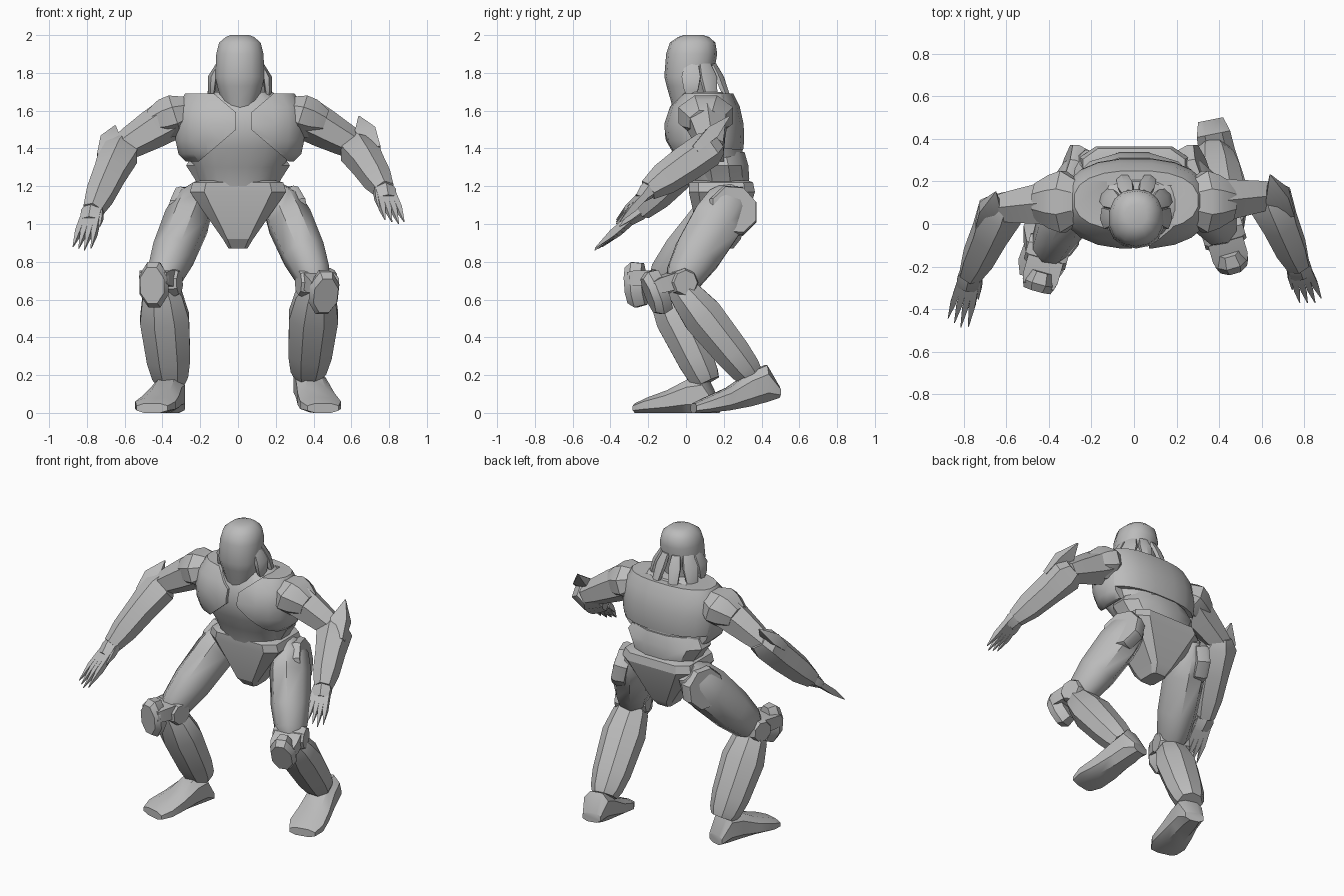
import bpy, bmesh, math
from mathutils import Vector as V

cube = bpy.data.objects.get("Cube")
if cube:
    bpy.data.objects.remove(cube, do_unlink=True)

grey = bpy.data.materials.new("plain grey")
grey.use_nodes = True
grey.diffuse_color = (0.5, 0.5, 0.5, 1)
grey.node_tree.nodes["Principled BSDF"].inputs["Base Color"].default_value = (0.5, 0.5, 0.5, 1)
X, Y, Z = V((1, 0, 0)), V((0, 1, 0)), V((0, 0, 1))


def finish(bm, name, angle=32):
    bmesh.ops.recalc_face_normals(bm, faces=bm.faces)
    mesh = bpy.data.meshes.new(name)
    bm.to_mesh(mesh)
    bm.free()
    ob = bpy.data.objects.new(name, mesh)
    bpy.context.collection.objects.link(ob)
    mesh.materials.append(grey)
    bpy.ops.object.select_all(action="DESELECT")
    ob.select_set(True)
    bpy.context.view_layer.objects.active = ob
    bpy.ops.object.shade_smooth_by_angle(angle=math.radians(angle))
    return ob


def skin(rings, u, v, sides=8, power=2.0):
    """Closed surface through rings of (centre, half width along u, half depth along v)."""
    bm = bmesh.new()
    grow = 1 / math.cos(math.pi / sides)
    loops = []
    for centre, a, b in rings:
        loop = []
        for k in range(sides):
            t = 2 * math.pi * (k + 0.5) / sides
            c, s = math.cos(t) * grow, math.sin(t) * grow
            c = math.copysign(abs(c) ** (2 / power), c)
            s = math.copysign(abs(s) ** (2 / power), s)
            loop.append(bm.verts.new(V(centre) + u * a * c + v * b * s))
        loops.append(loop)
    for lo, hi in zip(loops, loops[1:]):
        for k in range(sides):
            j = (k + 1) % sides
            bm.faces.new((lo[k], lo[j], hi[j], hi[k]))
    bm.faces.new(loops[0])
    bm.faces.new(loops[-1])
    return bm


def body(name, rows, sides, power=2.0, angle=45):
    """Upright part from rows of (z, x centre, y centre, half width, half depth)."""
    bm = skin([((x, y, z), a, b) for z, x, y, a, b in rows], X, Y, sides, power)
    return finish(bm, name, angle)


def limb(name, start, end, profile, side=X, sides=8, angle=32):
    """Tapered part from start to end; profile rows are (fraction, half width, half depth)."""
    start, end = V(start), V(end)
    d = (end - start).normalized()
    u = (side - d * side.dot(d)).normalized()
    rings = [(start.lerp(end, t), a, b) for t, a, b in profile]
    return finish(skin(rings, u, d.cross(u), sides), name, angle)


# Torso core, abdomen and pelvis
body("torso", [(1.20, 0, 0.17, 0.20, 0.155), (1.30, 0, 0.15, 0.24, 0.165),
               (1.40, 0.01, 0.11, 0.28, 0.185), (1.52, 0.02, 0.09, 0.30, 0.185),
               (1.62, 0.02, 0.09, 0.27, 0.16), (1.70, 0.02, 0.09, 0.16, 0.11)], 20, 2.3)
body("abdomen", [(1.18, 0, 0.19, 0.20, 0.14), (1.24, 0, 0.185, 0.23, 0.15),
                 (1.31, 0, 0.175, 0.275, 0.155), (1.38, 0, 0.16, 0.23, 0.15)], 12, 2.3, 30)
body("pelvis", [(0.87, 0, 0.18, 0.05, 0.07), (0.92, 0, 0.18, 0.08, 0.11),
                (1.17, 0, 0.19, 0.255, 0.175), (1.22, 0, 0.185, 0.24, 0.17),
                (1.23, 0, 0.18, 0.20, 0.15)], 8, 5, 25)

# Chest armour: one outer shell cut to plates by planes (point, inward direction)
SHELL = [(1.33, 0.01, 0.125, 0.285, 0.165), (1.37, 0.01, 0.11, 0.325, 0.19),
         (1.44, 0.01, 0.10, 0.34, 0.208), (1.53, 0.01, 0.095, 0.345, 0.21),
         (1.62, 0.01, 0.10, 0.335, 0.185), (1.69, 0.01, 0.11, 0.29, 0.14)]


def plate(name, cuts):
    bm = skin([((x, y, z), a, b) for z, x, y, a, b in SHELL], X, Y, 20, 2.4)
    for point, inward in cuts:
        cut = bmesh.ops.bisect_plane(bm, geom=bm.verts[:] + bm.edges[:] + bm.faces[:],
                                     plane_co=point, plane_no=-V(inward), clear_outer=True)
        edges = [e for e in cut["geom_cut"] if isinstance(e, bmesh.types.BMEdge)]
        bmesh.ops.contextual_create(bm, geom=edges)
    finish(bm, name, 48)


for s, side in ((1, "left"), (-1, "right")):
    edge = 0.03 + s * 0.04
    plate(side + "_chest_plate", [((edge, 0, 1.5), (s, 0, 0)),
                                  ((edge, 0, 1.5), (s * 0.65, 0, 0.76)),
                                  ((edge, 0, 1.59), (s * 0.65, 0, -0.76)),
                                  ((0, 0.2, 0), (0, -1, 0))])
plate("back_plate", [((0, 0.18, 0), (0, 1, 0)), ((0, 0.3, 1.39), (0, 0.1, 1))])

# Head and hanging locks
body("head", [(1.58, 0.01, 0.04, 0.08, 0.10), (1.66, 0.01, 0.025, 0.10, 0.105),
              (1.73, 0.01, 0.015, 0.12, 0.115), (1.78, 0.01, 0.015, 0.13, 0.127),
              (1.90, 0.01, 0.03, 0.125, 0.132), (1.96, 0.01, 0.035, 0.11, 0.118),
              (1.99, 0.01, 0.04, 0.075, 0.08), (2.0, 0.01, 0.04, 0.05, 0.05)], 14, 2.2)
for i, degrees in enumerate((-5, 32, 70, 110, 148, 185)):
    t = math.radians(degrees)
    out = V((math.cos(t), math.sin(t), 0))
    drop = 0.08 * max(0, out.y)
    wide = 0.03 + 0.02 * abs(out.x)
    rings = [(V((0.01, 0.04, 1.85)) + out * 0.11, wide * 0.7, 0.014),
             (V((0.01, 0.04, 1.78)) + out * 0.145, wide, 0.022),
             (V((0.01, 0.04, 1.71 - drop / 2)) + out * (0.15 + drop / 2), wide * 0.75, 0.018),
             (V((0.01, 0.04, 1.65 - drop)) + out * (0.15 + drop), 0.005, 0.005)]
    finish(skin(rings, Z.cross(out), out, 6), "hair_lock_%d" % (i + 1))


def arm(side, s, elbow, wrist, tip, spike):
    elbow, wrist, tip = V(elbow), V(wrist), V(tip)
    shoulder = V((s * 0.32, 0.105, 1.58))
    limb(side + "_shoulder", shoulder, shoulder + V((s * 0.14, 0.0, -0.045)),
         [(-0.4, 0.10, 0.08), (0.1, 0.145, 0.11), (0.5, 0.125, 0.105), (1, 0.085, 0.07)], Y)
    limb(side + "_upper_arm", shoulder, elbow,
         [(0.1, 0.11, 0.10), (0.45, 0.09, 0.09), (0.8, 0.075, 0.075), (1.05, 0.06, 0.06)], Y, 6)
    limb(side + "_forearm", elbow, wrist,
         [(-0.08, 0.06, 0.06), (0.06, 0.10, 0.085), (0.4, 0.08, 0.085),
          (0.75, 0.07, 0.075), (1, 0.05, 0.05)], X, 6)
    limb(side + "_elbow_spike", elbow.lerp(wrist, 0.28) + V((s * 0.035, 0, 0.045)), spike,
         [(0, 0.05, 0.02), (0.5, 0.055, 0.035), (1, 0.003, 0.003)], X, 4)
    # Palm with four pointed fingers and a thumb
    d = (tip - wrist).normalized()
    across = (X + Y * s * 0.3).normalized()
    across = (across - d * across.dot(d)).normalized()
    knuckle = wrist.lerp(tip, 0.25)
    limb(side + "_palm", wrist, knuckle,
         [(-0.4, 0.04, 0.04), (0.2, 0.055, 0.04), (1, 0.05, 0.025)], across, 6)
    for i in range(4):
        f = i - 1.5
        end = tip + across * f * 0.034 - d * 0.016 * abs(f - 0.5)
        limb("%s_finger_%d" % (side, i + 1), knuckle + across * f * 0.026 - d * 0.02, end,
             [(0, 0.014, 0.018), (0.5, 0.014, 0.018), (1, 0.002, 0.002)], across, 4)
    base = wrist - across * s * 0.04
    limb(side + "_thumb", base, base + d * 0.13 - across * s * 0.025,
         [(0, 0.018, 0.02), (0.5, 0.015, 0.016), (1, 0.002, 0.002)], across, 4)


arm("left", 1, (0.63, 0.135, 1.41), (0.775, -0.20, 1.18), (0.835, -0.375, 1.0), (0.64, 0.23, 1.57))
arm("right", -1, (-0.62, 0.075, 1.40), (-0.77, -0.24, 1.07), (-0.83, -0.48, 0.86),
    (-0.65, 0.15, 1.52))


def leg(side, s, knee, ankle, heel, toe, lift, cap):
    knee, ankle, heel, toe, cap = V(knee), V(ankle), V(heel), V(toe), V(cap)
    hip = V((s * 0.25, 0.20, 1.07))
    limb(side + "_thigh", hip, knee,
         [(-0.28, 0.05, 0.07), (-0.1, 0.10, 0.12), (0.15, 0.115, 0.135),
          (0.6, 0.11, 0.125), (0.9, 0.09, 0.10), (1, 0.07, 0.075)], angle=48)
    # Hip disc lies flat on the outside of the thigh
    down = (knee - hip).normalized()
    outward = (X * s + Y * 0.2 - down * (X * s + Y * 0.2).dot(down)).normalized()
    disc = hip + V((0, 0.03, -0.01))
    limb(side + "_hip_disc", disc, disc + outward * 0.085,
         [(0, 0.12, 0.12), (0.7, 0.13, 0.13), (1, 0.12, 0.12)], Y)
    limb(side + "_shin", knee - Z * 0.03, ankle,
         [(-0.03, 0.07, 0.07), (0.08, 0.105, 0.085), (0.32, 0.13, 0.108),
          (0.75, 0.115, 0.095), (0.93, 0.095, 0.082), (1, 0.075, 0.07)])
    # Knee joint, bar and cap face along the bent knee
    ahead = (cap - knee).normalized()
    across = ahead.cross(Z).normalized()
    limb(side + "_knee_joint", knee - across * 0.10, knee + across * 0.10,
         [(0, 0.06, 0.06), (0.1, 0.07, 0.07), (0.9, 0.07, 0.07), (1, 0.06, 0.06)], ahead)
    limb(side + "_knee_bar", knee + Z * 0.02, cap + Z * 0.04,
         [(0, 0.085, 0.045), (0.7, 0.085, 0.04), (0.9, 0.075, 0.03)], across, 4)
    limb(side + "_knee_cap", knee.lerp(cap, 0.5), cap,
         [(0, 0.06, 0.11), (0.6, 0.08, 0.12), (1, 0.065, 0.095)], across, 8)
    # Foot from heel to toe, rows are (fraction, half width, sole, top)
    way = (toe - heel).normalized()
    rings = []
    for t, w, low, high in [(0, 0.06, 0, 0.06), (0.15, 0.08, 0, 0.195), (0.34, 0.085, 0, 0.18),
                            (0.6, 0.10, 0, 0.12), (0.85, 0.11, 0, 0.08), (1, 0.085, 0, 0.05)]:
        rise = lift * (1 - t) ** 2
        rings.append((heel.lerp(toe, t) + Z * ((low + high) / 2 + rise), w, (high - low) / 2))
    finish(skin(rings, way.cross(Z), Z, 8, 2.6), side + "_foot")


leg("left", 1, (0.415, -0.03, 0.69), (0.37, 0.34, 0.20), (0.36, 0.49, 0), (0.45, 0.04, 0), 0.08,
    (0.465, -0.20, 0.62))
leg("right", -1, (-0.405, -0.13, 0.69), (-0.355, 0.11, 0.16), (-0.34, 0.17, 0), (-0.455, -0.26, 0), 0,
    (-0.455, -0.31, 0.675))
